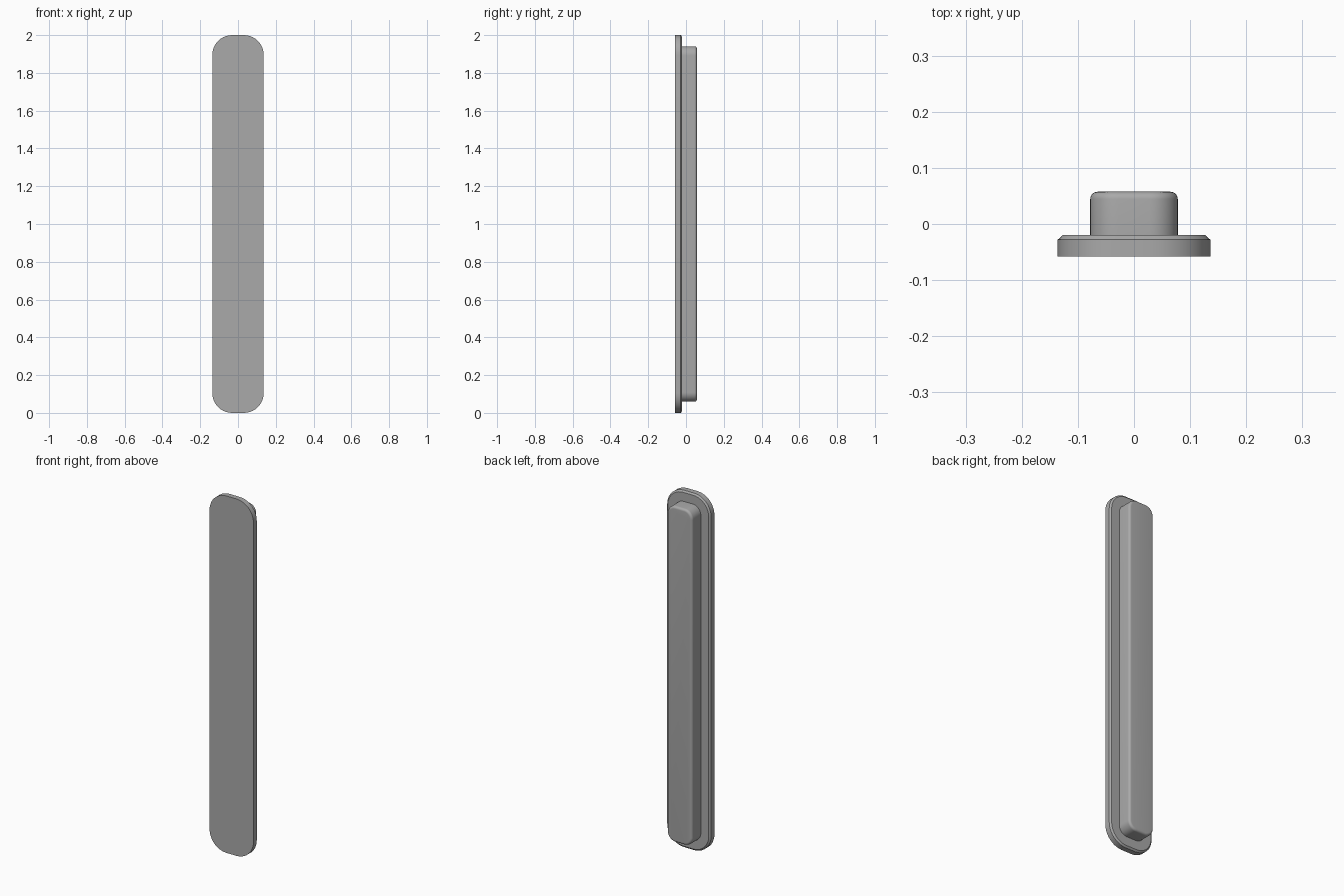
import bpy, bmesh, math

if "Cube" in bpy.data.objects:
    bpy.data.objects.remove(bpy.data.objects["Cube"])

grey = bpy.data.materials.new("mid_grey")
grey.diffuse_color = (0.4, 0.4, 0.4, 1)
grey.use_nodes = True
grey.node_tree.nodes["Principled BSDF"].inputs["Base Color"].default_value = grey.diffuse_color

MID_Z = 1.0


def outline(hw, hh, r, y, steps=10):
    """Rounded rectangle in the xz plane at depth y."""
    pts = []
    for i, (sx, sz) in enumerate([(1, 1), (-1, 1), (-1, -1), (1, -1)]):
        for k in range(steps + 1):
            a = math.pi / 2 * (i + k / steps)
            pts.append((sx * (hw - r) + r * math.cos(a), y,
                        MID_Z + sz * (hh - r) + r * math.sin(a)))
    return pts


def rounded_slab(name, hw, hh, r, layers):
    """Loft a rounded rectangle through (inset, y) layers and cap both ends."""
    bm = bmesh.new()
    rings = [[bm.verts.new(p) for p in outline(hw - d, hh - d, r - d, y)]
             for d, y in layers]
    n = len(rings[0])
    for a, b in zip(rings, rings[1:]):
        for i in range(n):
            j = (i + 1) % n
            bm.faces.new((a[i], a[j], b[j], b[i]))
    bm.faces.new(rings[0])
    bm.faces.new(rings[-1])
    bmesh.ops.recalc_face_normals(bm, faces=bm.faces)
    me = bpy.data.meshes.new(name)
    bm.to_mesh(me)
    bm.free()
    me.materials.append(grey)
    ob = bpy.data.objects.new(name, me)
    bpy.context.collection.objects.link(ob)
    bpy.ops.object.select_all(action='DESELECT')
    ob.select_set(True)
    bpy.context.view_layer.objects.active = ob
    bpy.ops.object.shade_smooth_by_angle(angle=math.radians(30))
    return ob


# Front plate with a chamfered back rim
rounded_slab("front_plate", 0.136, 1.0, 0.105,
             [(0, -0.0575), (0, -0.028), (0.009, -0.02)])

# Raised back block with a rounded rear edge
R = 0.013
fillet = [(R * (1 - math.cos(t)), 0.0575 - R + R * math.sin(t))
          for t in (math.pi / 2 * k / 6 for k in range(7))]
rounded_slab("back_block", 0.078, 0.941, 0.05, [(0, -0.02)] + fillet)
